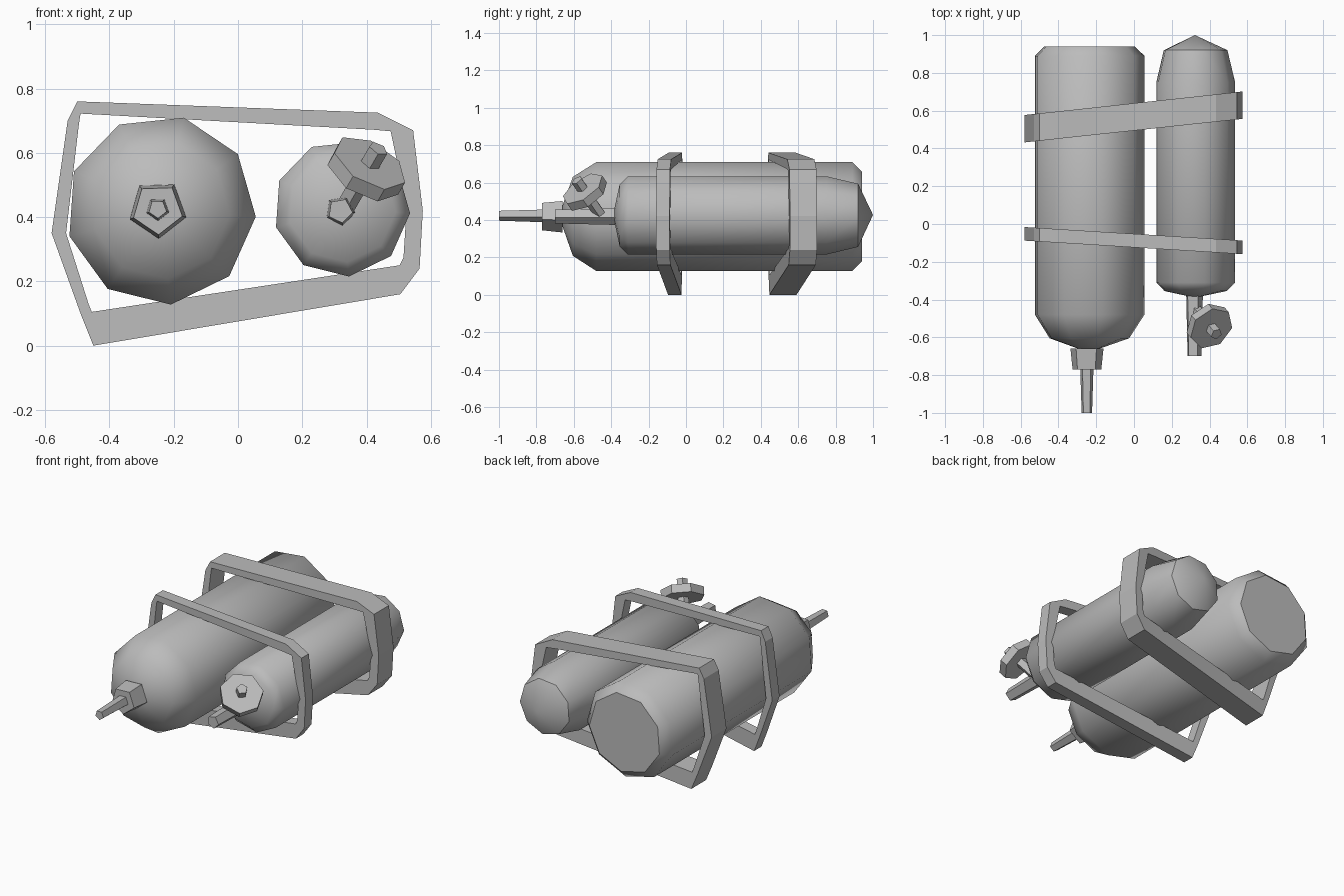
import bpy, bmesh, math
from mathutils import Vector

cube = bpy.data.objects.get("Cube")
if cube:
    bpy.data.objects.remove(cube)

grey = bpy.data.materials.new("plain grey")
grey.use_nodes = True
COLOUR = (0.5, 0.5, 0.5, 1)
grey.diffuse_color = COLOUR
grey.node_tree.nodes["Principled BSDF"].inputs["Base Color"].default_value = COLOUR


def finish(name, bm, smooth=None):
    bmesh.ops.recalc_face_normals(bm, faces=bm.faces)
    mesh = bpy.data.meshes.new(name)
    bm.to_mesh(mesh)
    bm.free()
    mesh.materials.append(grey)
    obj = bpy.data.objects.new(name, mesh)
    bpy.context.collection.objects.link(obj)
    if smooth:
        bpy.ops.object.select_all(action="DESELECT")
        obj.select_set(True)
        bpy.context.view_layer.objects.active = obj
        bpy.ops.object.shade_smooth_by_angle(angle=math.radians(smooth))
    return obj


def lathe(name, profile, sides, phase=0, origin=(0, 0, 0), axis=(0, 1, 0), smooth=None):
    """Sweep (distance, radius) rings along an axis; radius 0 makes a pole."""
    origin, axis = Vector(origin), Vector(axis).normalized()
    u = Vector((1, 0, 0))
    u = (u - axis * u.dot(axis)).normalized()
    v = u.cross(axis)
    bm = bmesh.new()
    rings = []
    for dist, radius in profile:
        angles = [math.radians(phase) + math.tau * k / sides for k in range(sides)]
        points = [origin + axis * dist + radius * (u * math.cos(a) + v * math.sin(a)) for a in angles]
        rings.append([bm.verts.new(p) for p in (points if radius else points[:1])])
    for a, b in zip(rings, rings[1:]):
        for k in range(sides):
            n = (k + 1) % sides
            if len(a) == 1:
                bm.faces.new((a[0], b[k], b[n]))
            elif len(b) == 1:
                bm.faces.new((a[k], a[n], b[0]))
            else:
                bm.faces.new((a[k], a[n], b[n], b[k]))
    for ring in (rings[0], rings[-1]):
        if len(ring) > 1:
            bm.faces.new(ring)
    return finish(name, bm, smooth)


def strap(name, middle, slope, width):
    """Closed band around both tanks, skewed along y."""
    outer = [(-.58, .35), (-.53, .70), (-.50, .76), (.435, .725), (.545, .67),
             (.575, .42), (.565, .24), (.505, .16), (-.45, 0), (-.49, .10)]
    inner = [(-.535, .35), (-.495, .69), (-.49, .722), (.42, .672), (.475, .667),
             (.525, .43), (.515, .275), (.503, .25), (-.455, .105), (-.465, .13)]
    bm = bmesh.new()
    loops = []
    for points, side in ((outer, -.5), (outer, .5), (inner, .5), (inner, -.5)):
        loops.append([bm.verts.new((x, middle + slope * x + side * width, z)) for x, z in points])
    count = len(outer)
    for i in range(4):
        a, b = loops[i], loops[(i + 1) % 4]
        for k in range(count):
            n = (k + 1) % count
            bm.faces.new((a[k], a[n], b[n], b[k]))
    return finish(name, bm)


# Large tank with a flat bevelled back
BIG = (-.24, 0, .422)
lathe("large_tank", [(-.68, 0), (-.605, .215), (-.48, .296), (.89, .296), (.94, .245)],
      9, -4, BIG, smooth=44)
lathe("large_tank_collar", [(-.77, .08), (-.66, .092)], 5, -88, (-.25, 0, .425))
lathe("large_tank_nozzle", [(-1, .029), (-.76, .037)], 5, -88, (-.25, 0, .425))

# Small tank with a rounded back
SMALL = (.323, 0, .427)
lathe("small_tank", [(-.39, 0), (-.355, .168), (-.31, .213), (.75, .213), (.92, .172), (1, 0)],
      9, -4, SMALL, smooth=44)
lathe("small_tank_nozzle", [(-.70, .039), (-.38, .047)], 5, -80, (.318, 0, .42))

# Tilted valve on the small nozzle
TILT, HUB = (.11, -.13, .19), (.40, -.54, .55)
lathe("valve_stem", [(-.17, .032), (0, .032)], 5, 20, HUB, TILT)
lathe("valve_wheel", [(-.025, .125), (.025, .125)], 7, 15, HUB, TILT)
lathe("valve_knob", [(0, .032), (.085, .032)], 5, 20, HUB, TILT)

# Straps
strap("front_strap", -.088, -.062, .072)
strap("back_strap", .567, .108, .145)
